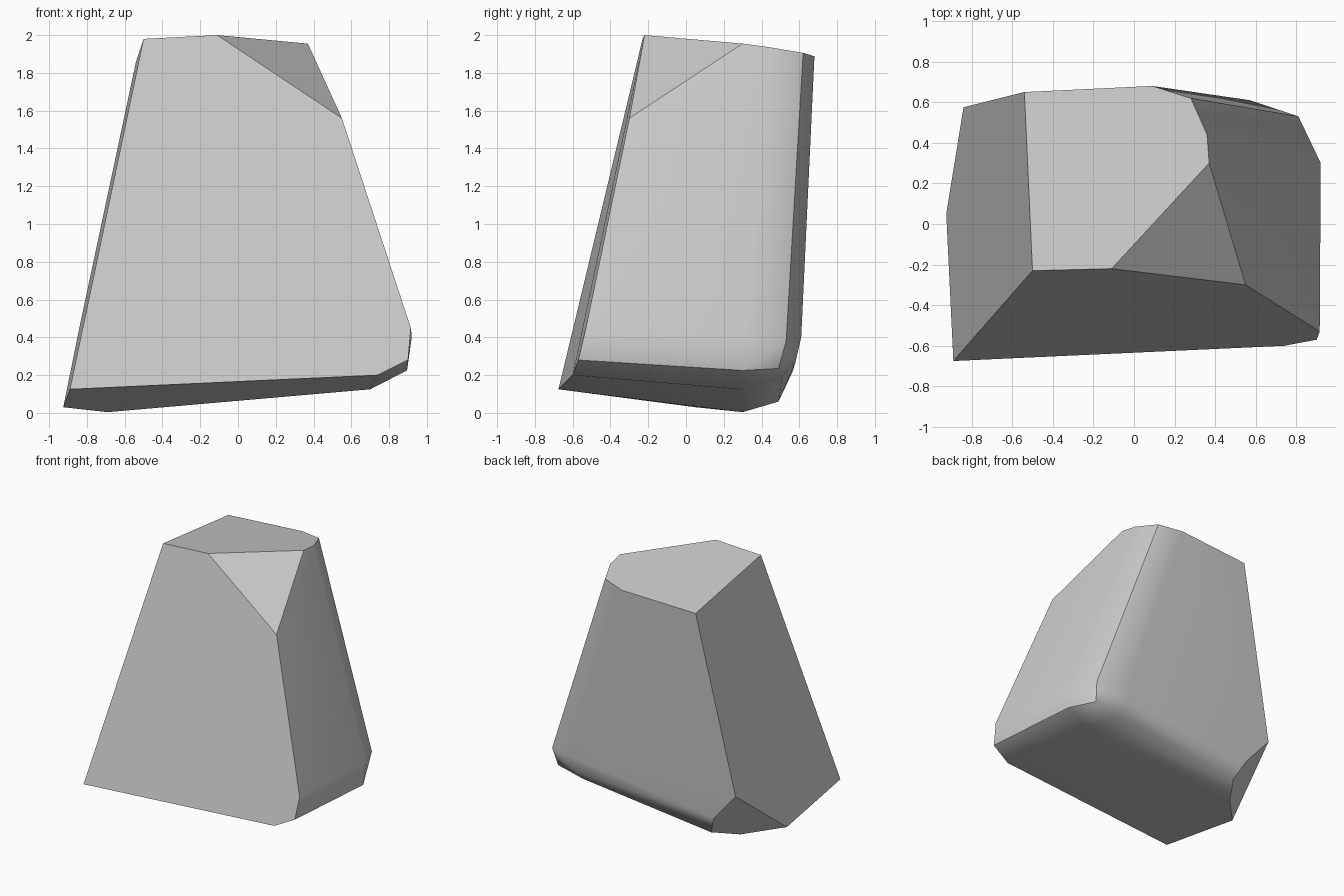
import bpy, bmesh, math

cube = bpy.data.objects.get("Cube")
if cube:
    bpy.data.objects.remove(cube, do_unlink=True)

# Corners of the boulder, grouped by the facet they belong to
top_rim = [(-.5, -.23, 1.98), (-.11, -.22, 2), (.37, .3, 1.955), (.36, .44, 1.936),
           (.28, .62, 1.906), (.09, .68, 1.888), (-.54, .65, 1.86)]
front_rim = [(.55, -.3, 1.56), (.915, -.53, .45), (.9, -.57, .28),
             (.74, -.6, .2), (-.89, -.675, .125)]
chipped_corner = [(-.84, .575, .45), (-.925, .05, .03), (-.69, .3, .004),
                  (-.565, .49, .06), (-.64, .565, .22)]
rounded_corner = [(.92, .3, .4), (.895, .3, .225), (.7, .28, .125), (.81, .53, .38),
                  (.785, .49, .235), (.57, .61, .4), (.56, .58, .27), (.55, .51, .195)]

# Faceted boulder: hull of the corners with flat areas merged
bm = bmesh.new()
for p in top_rim + front_rim + chipped_corner + rounded_corner:
    bm.verts.new(p)
bmesh.ops.convex_hull(bm, input=bm.verts[:])
loose = [v for v in bm.verts if not v.link_faces]
bmesh.ops.delete(bm, geom=loose, context='VERTS')
bmesh.ops.dissolve_limit(bm, angle_limit=math.radians(4),
                         verts=bm.verts[:], edges=bm.edges[:])
bmesh.ops.recalc_face_normals(bm, faces=bm.faces[:])
mesh = bpy.data.meshes.new("boulder")
bm.to_mesh(mesh)
bm.free()
boulder = bpy.data.objects.new("boulder", mesh)
bpy.context.collection.objects.link(boulder)

# Stone colour
stone = bpy.data.materials.new("stone_grey")
stone.use_nodes = True
grey = (.6, .6, .6, 1)
stone.diffuse_color = grey
stone.node_tree.nodes["Principled BSDF"].inputs["Base Color"].default_value = grey
mesh.materials.append(stone)

# Soft worn edges, crisp broken ones
bpy.ops.object.select_all(action='DESELECT')
boulder.select_set(True)
bpy.context.view_layer.objects.active = boulder
bpy.ops.object.shade_smooth_by_angle(angle=math.radians(38))
soften = boulder.modifiers.new("even_shading", 'WEIGHTED_NORMAL')
soften.keep_sharp = True
